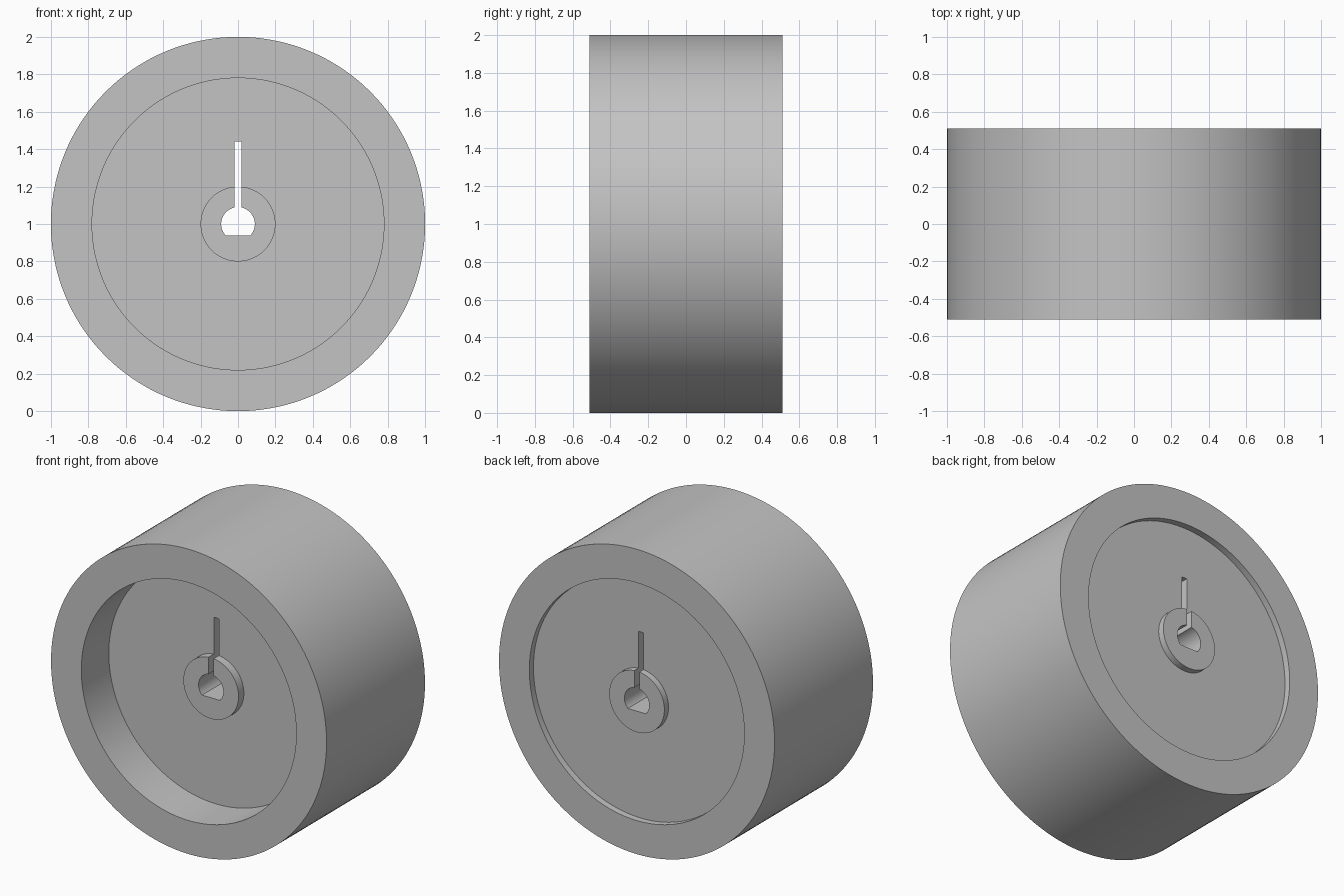
import bpy
import bmesh
from math import asin, acos, cos, sin, pi
from mathutils import Matrix, Vector

default_cube = bpy.data.objects.get("Cube")
if default_cube:
    bpy.data.objects.remove(default_cube, do_unlink=True)

SEGMENTS = 144
HALF_WIDTH = 0.51
RIM_R, RECESS_R, HUB_R = 1.0, 0.78, 0.2
BORE_R, FLAT_DROP = 0.09, 0.062
SLOT_HALF, SLOT_TOP = 0.018, 0.44
FRONT_FLOOR, FRONT_HUB, BACK_FLOOR = -0.225, -0.28, 0.467

# Single grey finish
grey = bpy.data.materials.new("plain grey")
grey.use_nodes = True
colour = (0.55, 0.55, 0.55, 1)
grey.diffuse_color = colour
grey.node_tree.nodes["Principled BSDF"].inputs["Base Color"].default_value = colour


def finish(bm, name):
    bmesh.ops.recalc_face_normals(bm, faces=bm.faces)
    mesh = bpy.data.meshes.new(name)
    bm.to_mesh(mesh)
    bm.free()
    mesh.materials.append(grey)
    obj = bpy.data.objects.new(name, mesh)
    obj.location.z = RIM_R
    bpy.context.collection.objects.link(obj)
    return obj


def lathe(name, profile):
    """Revolve a closed (radius, y) profile around the y axis."""
    bm = bmesh.new()
    rings = []
    for i in range(SEGMENTS):
        turn = Matrix.Rotation(2 * pi * i / SEGMENTS, 3, "Y")
        rings.append([bm.verts.new(turn @ Vector((r, y, 0))) for r, y in profile])
    count = len(profile)
    for i, ring in enumerate(rings):
        following = rings[(i + 1) % SEGMENTS]
        for j in range(count):
            k = (j + 1) % count
            bm.faces.new((ring[j], ring[k], following[k], following[j]))
    return finish(bm, name)


def prism(name, outline, half_depth):
    """Extrude an (x, z) outline along y."""
    bm = bmesh.new()
    face = bm.faces.new([bm.verts.new((x, -half_depth, z)) for x, z in outline])
    result = bmesh.ops.extrude_face_region(bm, geom=[face])
    moved = [v for v in result["geom"] if isinstance(v, bmesh.types.BMVert)]
    bmesh.ops.translate(bm, verts=moved, vec=(0, 2 * half_depth, 0))
    return finish(bm, name)


# Wheel: wide rim, recessed web and raised hub; the core is cut out by the bore
core = 0.03
wheel = lathe("wheel", [
    (core, FRONT_HUB), (HUB_R, FRONT_HUB), (HUB_R, FRONT_FLOOR),
    (RECESS_R, FRONT_FLOOR), (RECESS_R, -HALF_WIDTH), (RIM_R, -HALF_WIDTH),
    (RIM_R, HALF_WIDTH), (RECESS_R, HALF_WIDTH), (RECESS_R, BACK_FLOOR),
    (HUB_R, BACK_FLOOR), (HUB_R, HALF_WIDTH), (core, HALF_WIDTH),
])

# D-shaped bore joined to a narrow clamping slot
start, end, steps = -asin(FLAT_DROP / BORE_R), acos(SLOT_HALF / BORE_R), 24
angles = [start + (end - start) * i / steps for i in range(steps + 1)]
right_half = [(BORE_R * cos(a), BORE_R * sin(a)) for a in angles]
right_half.append((SLOT_HALF, SLOT_TOP))
outline = right_half + [(-x, z) for x, z in reversed(right_half)]
cutter = prism("bore_cutter", outline, 0.7)
cutter.hide_render = True

cut = wheel.modifiers.new("bore and slot", "BOOLEAN")
cut.operation = "DIFFERENCE"
cut.solver = "EXACT"
cut.object = cutter

# Apply the cut, then shade the round walls smoothly
bpy.ops.object.select_all(action="DESELECT")
wheel.select_set(True)
bpy.context.view_layer.objects.active = wheel
bpy.ops.object.modifier_apply(modifier=cut.name)
bpy.data.objects.remove(cutter, do_unlink=True)
bpy.ops.object.shade_smooth_by_angle(angle=pi / 6)
